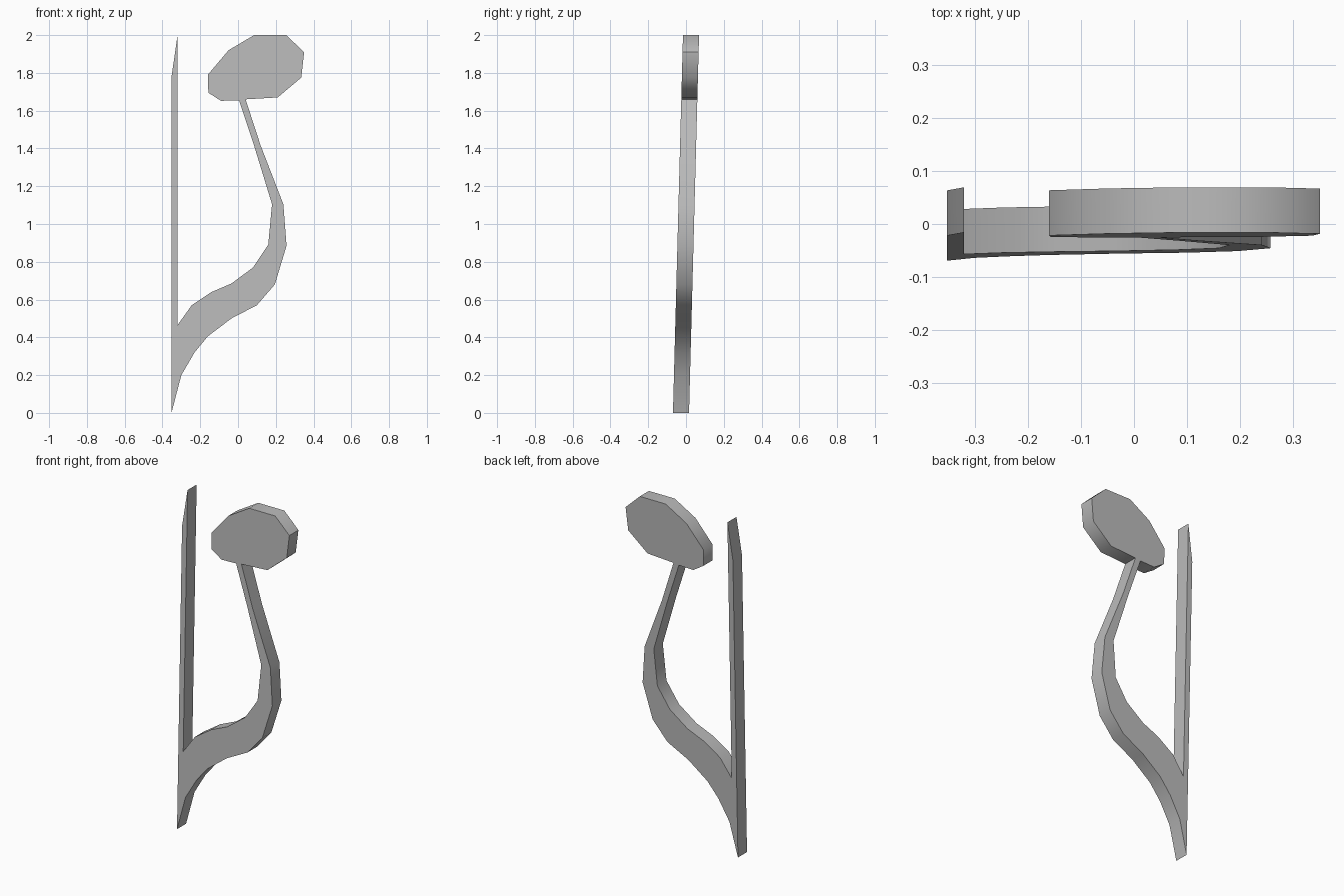
import bpy
import bmesh
import math

cube = bpy.data.objects.get("Cube")
if cube:
    bpy.data.objects.remove(cube, do_unlink=True)

THICKNESS = 0.085   # depth of the slab
FRONT = -0.069      # front face position at the foot
LEAN = 0.0265       # backward lean per unit of height

grey = bpy.data.materials.new("plain grey")
grey.use_nodes = True
colour = (0.5, 0.5, 0.5, 1)
grey.diffuse_color = colour
grey.node_tree.nodes["Principled BSDF"].inputs["Base Color"].default_value = colour


def leaning_slab(name, outline):
    """Extrude an x-z outline backward, leaning slightly with height."""
    bm = bmesh.new()
    front = bm.faces.new([bm.verts.new((x, FRONT + LEAN * z, z)) for x, z in outline])
    result = bmesh.ops.extrude_face_region(bm, geom=[front], use_keep_orig=True)
    moved = [v for v in result["geom"] if isinstance(v, bmesh.types.BMVert)]
    bmesh.ops.translate(bm, verts=moved, vec=(0, THICKNESS, 0))
    bmesh.ops.recalc_face_normals(bm, faces=bm.faces[:])
    mesh = bpy.data.meshes.new(name)
    bm.to_mesh(mesh)
    bm.free()
    mesh.materials.append(grey)
    obj = bpy.data.objects.new(name, mesh)
    bpy.context.collection.objects.link(obj)
    bpy.ops.object.select_all(action="DESELECT")
    obj.select_set(True)
    bpy.context.view_layer.objects.active = obj
    bpy.ops.object.shade_smooth_by_angle(angle=math.radians(50))
    return obj


# Upright post with the curved stem branching from its foot
stem_outer = [(-.3, .2), (-.23, .32), (-.16, .405), (-.035, .5), (.1, .57),
              (.195, .68), (.257, .885), (.24, 1.105), (.12, 1.415), (.04, 1.66)]
stem_inner = [(.005, 1.655), (.085, 1.415), (.18, 1.105), (.16, .89), (.08, .77),
              (-.035, .685), (-.14, .64), (-.245, .57), (-.32, .465)]
post_tip = [(-.32, 2), (-.352, 1.78)]
leaning_slab("post_and_stem", [(-.352, 0)] + stem_outer + stem_inner + post_tip)

# Faceted oval head on the end of the stem
leaning_slab("head", [(-.09, 1.652), (.005, 1.655), (.04, 1.66), (.21, 1.67),
                      (.335, 1.775), (.35, 1.91), (.255, 2), (.085, 2),
                      (-.05, 1.92), (-.16, 1.79), (-.157, 1.695)])
